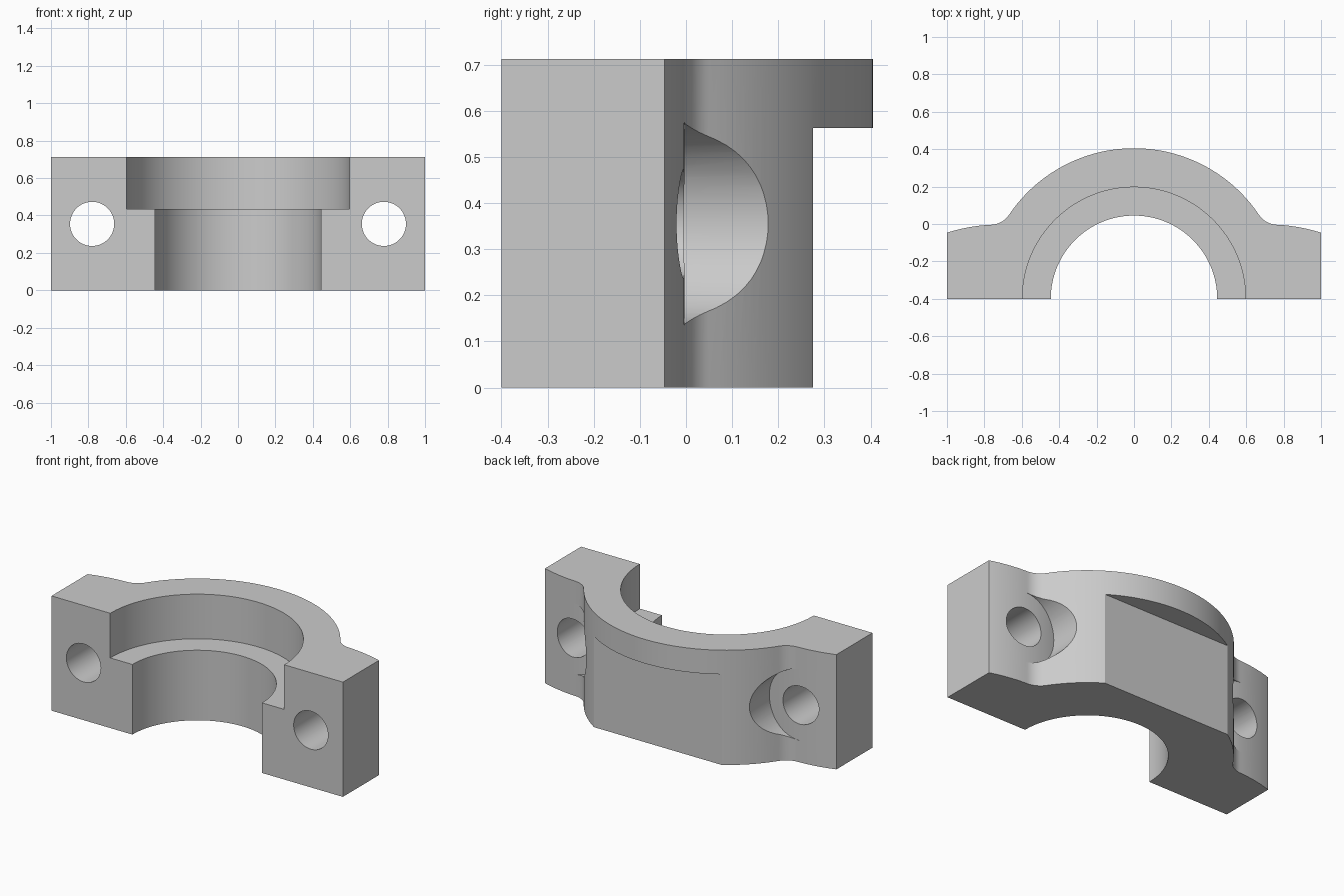
import bpy, bmesh, math
from mathutils import Vector

if "Cube" in bpy.data.objects:
    bpy.data.objects.remove(bpy.data.objects["Cube"])

HEIGHT, FRONT = 0.712, -0.4
BORE = Vector((0, FRONT))          # centre of the bores and outer dome
DOME_R, INNER_R, STEP_R, STEP_Z = 0.805, 0.445, 0.597, 0.435
FLANGE_R = 0.92
FLANGE = Vector((0.72, -0.003 - FLANGE_R))   # centre of the crowned flange
FILLET_R = 0.12
BOLT_X, BOLT_Z = 0.78, 0.355

grey = bpy.data.materials.new("plain grey")
grey.use_nodes = True
grey.diffuse_color = (0.6, 0.6, 0.6, 1)
grey.node_tree.nodes["Principled BSDF"].inputs["Base Color"].default_value = (0.6, 0.6, 0.6, 1)


def arc(c, r, a0, a1, n):
    return [c + r * Vector((math.cos(a0 + (a1 - a0) * i / n),
                            math.sin(a0 + (a1 - a0) * i / n))) for i in range(n + 1)]


def angle(c, p):
    return math.atan2(p.y - c.y, p.x - c.x)


def prism(name, outline, z0, z1):
    bm = bmesh.new()
    face = bm.faces.new([bm.verts.new((p[0], p[1], z0)) for p in outline])
    top = bmesh.ops.extrude_face_region(bm, geom=[face])["geom"]
    verts = [v for v in top if isinstance(v, bmesh.types.BMVert)]
    bmesh.ops.translate(bm, verts=verts, vec=(0, 0, z1 - z0))
    bmesh.ops.recalc_face_normals(bm, faces=bm.faces)
    mesh = bpy.data.meshes.new(name)
    bm.to_mesh(mesh)
    bm.free()
    mesh.materials.append(grey)
    obj = bpy.data.objects.new(name, mesh)
    bpy.context.collection.objects.link(obj)
    return obj


def rod(name, x, z, r, y0, y1):
    # round cutter lying along y
    bpy.ops.mesh.primitive_cylinder_add(vertices=64, radius=r, depth=y1 - y0,
                                        location=(x, (y0 + y1) / 2, z),
                                        rotation=(math.pi / 2, 0, 0))
    obj = bpy.context.object
    obj.name = name
    obj.data.materials.append(grey)
    return obj


def boolean(target, tool, operation="DIFFERENCE"):
    tool.hide_render = True
    bpy.context.view_layer.objects.active = target
    mod = target.modifiers.new("cut", "BOOLEAN")
    mod.operation, mod.solver, mod.object = operation, "EXACT", tool
    bpy.ops.object.modifier_apply(modifier=mod.name)
    bpy.data.objects.remove(tool)


# Fillet centre: tangent to both the dome and the flange crown
ra, rb = DOME_R + FILLET_R, FLANGE_R + FILLET_R
span = FLANGE - BORE
d = span.length
along = (ra * ra - rb * rb + d * d) / (2 * d)
u = span / d
fillet = BORE + u * along + Vector((-u.y, u.x)) * math.sqrt(ra * ra - along * along)

# Half outline from the right end to the crown, then mirrored
end_angle = math.acos((1 - FLANGE.x) / FLANGE_R)
half = arc(FLANGE, FLANGE_R, end_angle, angle(FLANGE, fillet), 12)
touch_x = half[-1].x
half += arc(fillet, FILLET_R, angle(fillet, FLANGE), angle(fillet, BORE) - 2 * math.pi
            if angle(fillet, BORE) > 0 else angle(fillet, BORE), 12)[1:]
half += arc(BORE, DOME_R, angle(BORE, fillet), math.pi / 2, 32)[1:]
outer = half + [Vector((-p.x, p.y)) for p in reversed(half[:-1])]
outline = ([Vector((1, FRONT))] + outer + [Vector((-1, FRONT))]
           + arc(BORE, INNER_R, math.pi, 0, 64))
cap = prism("bearing_cap", outline, 0, HEIGHT)

# Wider upper bore
boolean(cap, prism("step_cutter", arc(BORE, STEP_R, 0, 2 * math.pi, 128)[:-1], STEP_Z, 1))

# Flat on the lower back
boolean(cap, prism("flat_cutter", [(-0.9, 0.275), (0.9, 0.275), (0.9, 1), (-0.9, 1)],
                   -0.1, 0.5625))

# Bolt pockets whose floor continues the flange crown, and bolt holes
for side in (1, -1):
    pocket = rod("pocket_cutter", side * BOLT_X, BOLT_Z, 0.22, -0.2, 0.6)
    floor = arc(FLANGE - Vector((0, 0.0005)), FLANGE_R,
                math.acos((0.5 - FLANGE.x) / FLANGE_R),
                math.acos((touch_x + 0.01 - FLANGE.x) / FLANGE_R), 16)
    region = floor + [Vector((touch_x + 0.01, 0.8)), Vector((0.5, 0.8))]
    slab = prism("pocket_region", [(side * p.x, p.y) for p in region], -0.1, 0.9)
    boolean(pocket, slab, "INTERSECT")
    boolean(cap, pocket)
    boolean(cap, rod("hole_cutter", side * BOLT_X, BOLT_Z, 0.118, -0.6, 0.6))

bpy.ops.object.select_all(action="DESELECT")
cap.select_set(True)
bpy.context.view_layer.objects.active = cap
bpy.ops.object.shade_smooth_by_angle(angle=math.radians(25))
